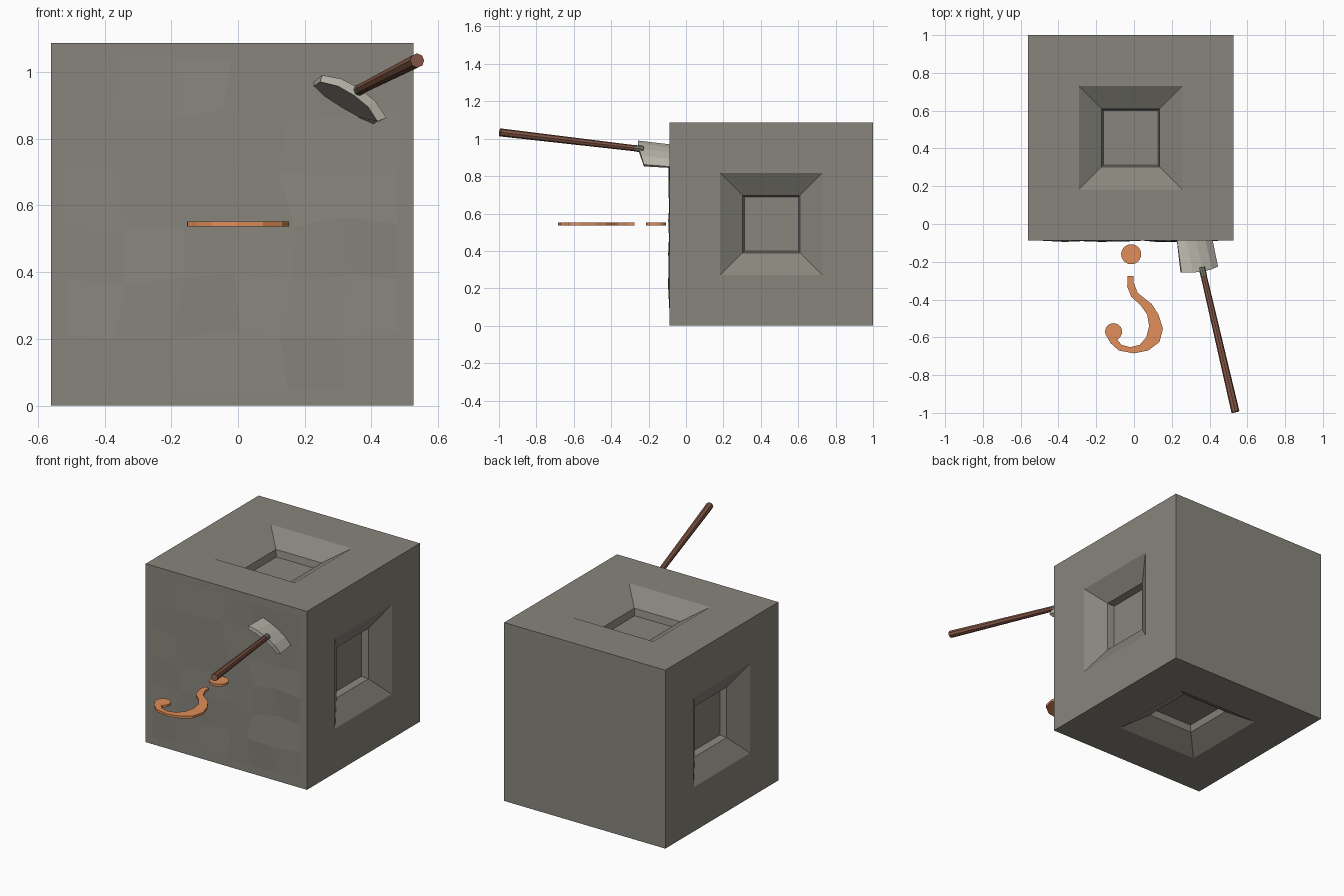
import bpy, bmesh, math, random
from mathutils import Vector, Matrix

if "Cube" in bpy.data.objects:
    bpy.data.objects.remove(bpy.data.objects["Cube"])

random.seed(4)


def material(name, rgb):
    m = bpy.data.materials.new(name)
    m.diffuse_color = (*rgb, 1)
    m.use_nodes = True
    m.node_tree.nodes["Principled BSDF"].inputs["Base Color"].default_value = m.diffuse_color
    return m


STONE = material("grey stone", (0.245, 0.235, 0.20))
COPPER = material("copper orange", (0.75, 0.27, 0.10))
WOOD = material("brown wood", (0.23, 0.095, 0.063))
STEEL = material("pale steel", (0.55, 0.53, 0.46))
COLLAR = material("dull steel", (0.20, 0.20, 0.17))


def finish(name, bm, mat):
    bmesh.ops.recalc_face_normals(bm, faces=bm.faces[:])
    me = bpy.data.meshes.new(name)
    bm.to_mesh(me)
    bm.free()
    me.materials.append(mat)
    ob = bpy.data.objects.new(name, me)
    bpy.context.collection.objects.link(ob)
    return ob


def rod(name, a, b, r1, r2, sides, mat):
    """Tapered cylinder from point a to point b."""
    a, b = Vector(a), Vector(b)
    d = b - a
    rot = d.to_track_quat('Z', 'Y').to_matrix().to_4x4()
    bm = bmesh.new()
    bmesh.ops.create_cone(bm, cap_ends=True, segments=sides, radius1=r1, radius2=r2,
                          depth=d.length, matrix=Matrix.Translation((a + b) / 2) @ rot)
    return finish(name, bm, mat)


# Stone block with stepped recesses on the sides, top and bottom
S = 1.087
bm = bmesh.new()
bmesh.ops.create_cube(bm, size=S, matrix=Matrix.Translation((-0.0175, 0.4565, S / 2)))
bm.normal_update()
front = next(f for f in bm.faces if f.normal.y < -0.9)
recessed = [f for f in bm.faces if abs(f.normal.y) < 0.1]
for f in recessed:
    n = f.normal.copy()
    for margin, depth in ((0.27, 0), (0.12, 0.075), (0.009, 0.04)):
        # scale the inner face so every margin is exact
        bmesh.ops.inset_region(bm, faces=[f], thickness=0.001, depth=0, use_even_offset=True)
        c = f.calc_center_median()
        half = {(0.27, 0): S / 2 - 0.27, (0.12, 0.075): S / 2 - 0.39}.get((margin, depth), S / 2 - 0.399)
        for v in f.verts:
            r = v.co - c
            v.co = c + r * (half * math.sqrt(2) / r.length) - n * depth

# Rough-hewn front: inset panel split into uneven facets
bmesh.ops.inset_region(bm, faces=[front], thickness=0.047, depth=0, use_even_offset=True)
edges = front.edges[:]
y0 = front.calc_center_median().y
bmesh.ops.subdivide_edges(bm, edges=edges, cuts=5, use_grid_fill=True)
for v in bm.verts:
    inside = abs(v.co.x + 0.0175) < S / 2 - 0.06 and abs(v.co.z - S / 2) < S / 2 - 0.06
    if abs(v.co.y - y0) < 1e-4 and inside:
        v.co += Vector((random.uniform(-.03, .03), random.uniform(-.010, .010),
                        random.uniform(-.025, .025)))
finish("stone_block", bm, STONE)

# Flat curved hook: pairs of inner and outer edge points
pairs = [((-.033, -.275), (-.003, -.275)), ((-.036, -.33), (-.002, -.31)),
         ((-.015, -.385), (.02, -.365)), ((.035, -.43), (.095, -.425)),
         ((.07, -.48), (.13, -.48)), ((.08, -.54), (.153, -.555)),
         ((.065, -.60), (.135, -.625)), ((.03, -.64), (.075, -.67)),
         ((-.02, -.652), (0, -.685)), ((-.065, -.64), (-.08, -.67)),
         ((-.088, -.615), (-.125, -.63)), ((-.08, -.60), (-.153, -.575))]
Z0, Z1 = 0.537, 0.551
bm = bmesh.new()
rings = [[bm.verts.new((p[0], p[1], z)) for p, z in ((a, Z0), (b, Z0), (b, Z1), (a, Z1))]
         for a, b in pairs]
for r, s in zip(rings, rings[1:]):
    for i in range(4):
        j = (i + 1) % 4
        bm.faces.new((r[i], r[j], s[j], s[i]))
bm.faces.new(rings[0])
bm.faces.new(rings[-1])
finish("curved_hook", bm, COPPER)
rod("hook_tip", (-.108, -.57, Z0), (-.108, -.57, Z1), .045, .045, 20, COPPER)
rod("round_disc", (-.015, -.16, Z0), (-.015, -.16, Z1), .053, .053, 24, COPPER)

# Shovel blade: arched rim lofted to a flatter edge sunk in the stone
near_top = [(.252, -.257, .990), (.310, -.257, .979), (.365, -.252, .950),
            (.412, -.240, .912), (.445, -.225, .862)]
near_low = [(.246, -.257, .970), (.300, -.257, .957), (.347, -.252, .930),
            (.390, -.240, .895), (.418, -.225, .852)]
far_top = [(.225, -.07, .968), (.275, -.07, .948), (.325, -.07, .922),
           (.375, -.07, .888), (.413, -.07, .850)]
far_low = [(.225, -.07, .955), (.255, -.07, .925), (.305, -.07, .893),
           (.355, -.07, .865), (.405, -.07, .843)]
bm = bmesh.new()
rows = [[bm.verts.new(p) for p in row] for row in (near_top, far_top, far_low, near_low)]
for k in range(4):
    r, s = rows[k], rows[(k + 1) % 4]
    for i in range(4):
        bm.faces.new((r[i], r[i + 1], s[i + 1], s[i]))
for i in (0, -1):
    bm.faces.new([r[i] for r in rows])
finish("shovel_blade", bm, STEEL)

# Handle and the collar joining it to the blade
base, end = Vector((.359, -.23, .944)), Vector((.537, -.995, 1.034))
rod("shovel_collar", base, base.lerp(end, .06), .018, .017, 8, COLLAR)
rod("shovel_handle", base.lerp(end, .03), end, .016, .0215, 8, WOOD)
